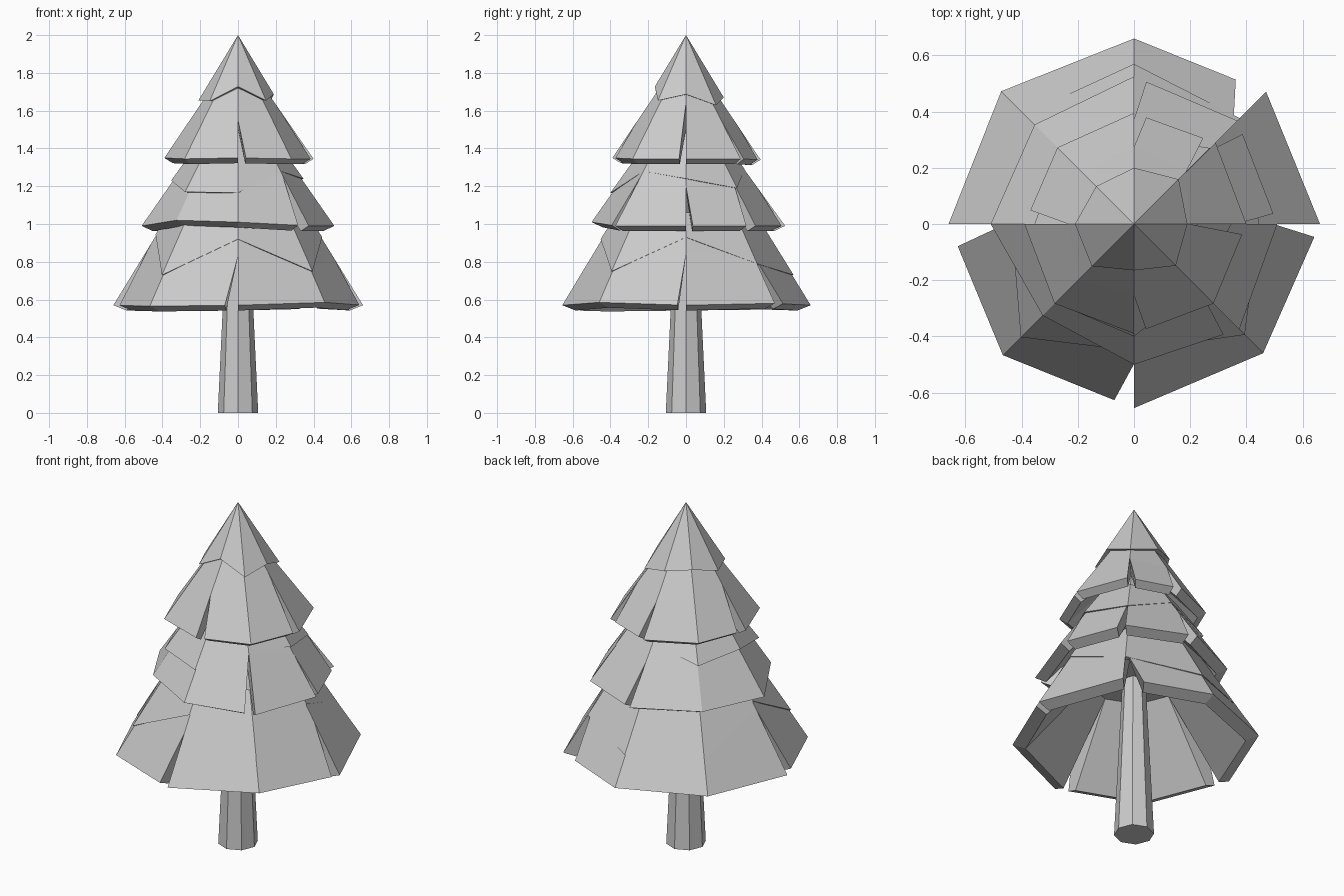
import bpy, bmesh, math
from mathutils import Vector

if "Cube" in bpy.data.objects:
    bpy.data.objects.remove(bpy.data.objects["Cube"])


def polar(i, r, z):
    a = math.radians(45 * i)
    return Vector((r * math.cos(a), r * math.sin(a), z))


def finish(bm, name):
    bmesh.ops.recalc_face_normals(bm, faces=bm.faces)
    me = bpy.data.meshes.new(name)
    bm.to_mesh(me)
    bm.free()
    ob = bpy.data.objects.new(name, me)
    bpy.context.collection.objects.link(ob)
    return ob


def skirt(name, top, ring_z, rim_r, rim_z, inner_top, slits, lip=0.06):
    """Hollow eight-sided tier; slits = {corner: signed fraction cut out of the adjoining panel}."""
    bm = bmesh.new()
    rims = [polar(i, rim_r[i], rim_z[i]) for i in range(8)]
    lips = [polar(i, rim_r[i] - lip, rim_z[i] - 0.028) for i in range(8)]
    tops = [bm.verts.new(polar(i, *top)) for i in range(8)]
    inners = [bm.verts.new(polar(i, *inner_top)) for i in range(8)]
    rings, before, after = [], [], []
    for i in range(8):
        # the crease lies on the slope between top and rim
        t = (top[1] - ring_z[i]) / (top[1] - rim_z[i])
        rings.append(bm.verts.new(polar(i, top[0] + t * (rim_r[i] - top[0]), ring_z[i])))
        whole = (bm.verts.new(rims[i]), bm.verts.new(lips[i]))
        f = slits.get(i, 0)
        cut = whole
        if f:
            j = (i + (1 if f > 0 else -1)) % 8
            cut = (bm.verts.new(rims[i].lerp(rims[j], abs(f))),
                   bm.verts.new(lips[i].lerp(lips[j], abs(f))))
        before.append(cut if f < 0 else whole)
        after.append(cut if f > 0 else whole)
    for i in range(8):
        j = (i + 1) % 8
        a, b = after[i], before[j]
        bm.faces.new((tops[i], tops[j], rings[j], rings[i]))
        bm.faces.new((rings[i], rings[j], b[0], a[0]))
        bm.faces.new((a[0], b[0], b[1], a[1]))
        bm.faces.new((a[1], b[1], inners[j], inners[i]))
        if i in slits:
            for s in (before[i], after[i]):
                bm.faces.new((rings[i], s[0], s[1], inners[i]))
    bm.faces.new(tops)
    bm.faces.new(inners)
    return finish(bm, name)


def collar(name, top, slope, edge_z):
    """Thin zigzag layer lying over the upper part of a tier."""
    bm = bmesh.new()
    tops = [bm.verts.new(polar(i, *top)) for i in range(8)]
    radii = [top[0] + (top[1] - z) * slope for z in edge_z]
    outer = [bm.verts.new(polar(i, radii[i], edge_z[i])) for i in range(8)]
    inner = [bm.verts.new(polar(i, radii[i] - 0.025, edge_z[i] - 0.003)) for i in range(8)]
    for i in range(8):
        j = (i + 1) % 8
        bm.faces.new((tops[i], tops[j], outer[j], outer[i]))
        bm.faces.new((outer[i], outer[j], inner[j], inner[i]))
        bm.faces.new((inner[i], inner[j], tops[j], tops[i]))
    return finish(bm, name)


# trunk
bm = bmesh.new()
low = [bm.verts.new(polar(i, 0.107, 0)) for i in range(8)]
high = [bm.verts.new(polar(i, 0.062, 0.95)) for i in range(8)]
for i in range(8):
    j = (i + 1) % 8
    bm.faces.new((low[i], low[j], high[j], high[i]))
bm.faces.new(low)
bm.faces.new(high)
finish(bm, "trunk")

# foliage tiers, corners counted from +x anticlockwise
skirt("lower_branches", (0.36, 1.06),
      [0.84, 0.84, 0.73, 0.74, 0.9, 0.73, 0.83, 0.75],
      [0.662, 0.665, 0.66, 0.668, 0.66, 0.66, 0.655, 0.65],
      [0.57, 0.58, 0.57, 0.575, 0.57, 0.565, 0.57, 0.585],
      (0.24, 0.94), {0: -0.1, 1: 0.23, 4: 0.17, 6: -0.15}, 0.07)
collar("lower_overlay", (0.365, 1.06), 0.62,
       [0.93, 0.79, 0.73, 0.76, 0.945, 0.73, 0.92, 0.75])
skirt("middle_branches", (0.12, 1.55),
      [1.20, 1.22, 1.20, 1.28, 1.23, 1.17, 1.16, 1.26],
      [0.51, 0.52, 0.525, 0.50, 0.51, 0.46, 0.50, 0.53],
      [0.99, 0.99, 0.99, 0.995, 0.99, 1.02, 1.01, 0.99],
      (0.27, 1.17), {0: 0.1, 1: -0.13, 2: -0.12, 7: -0.15})
collar("middle_overlay", (0.225, 1.41), 0.715,
       [1.24, 1.19, 1.29, 1.205, 1.23, 1.17, 1.165, 1.28])
skirt("upper_branches", (0.14, 1.72),
      [1.64, 1.55, 1.52, 1.55, 1.58, 1.52, 1.55, 1.5],
      [0.40, 0.41, 0.395, 0.385, 0.39, 0.40, 0.39, 0.40],
      [1.345, 1.345, 1.34, 1.345, 1.35, 1.345, 1.35, 1.345],
      (0.17, 1.50), {0: -0.13, 1: 0.15, 2: -0.15, 4: -0.18, 6: 0.15}, 0.045)

# pointed treetop with uneven lower edge
bm = bmesh.new()
tip = bm.verts.new((0, 0, 2))
edge = [bm.verts.new(polar(i, r, 2 - 1.65 * r))
        for i, r in enumerate([0.19, 0.225, 0.2, 0.19, 0.21, 0.212, 0.165, 0.21])]
core = bm.verts.new((0, 0, 1.68))
for i in range(8):
    j = (i + 1) % 8
    bm.faces.new((tip, edge[i], edge[j]))
    bm.faces.new((core, edge[j], edge[i]))
finish(bm, "treetop")
